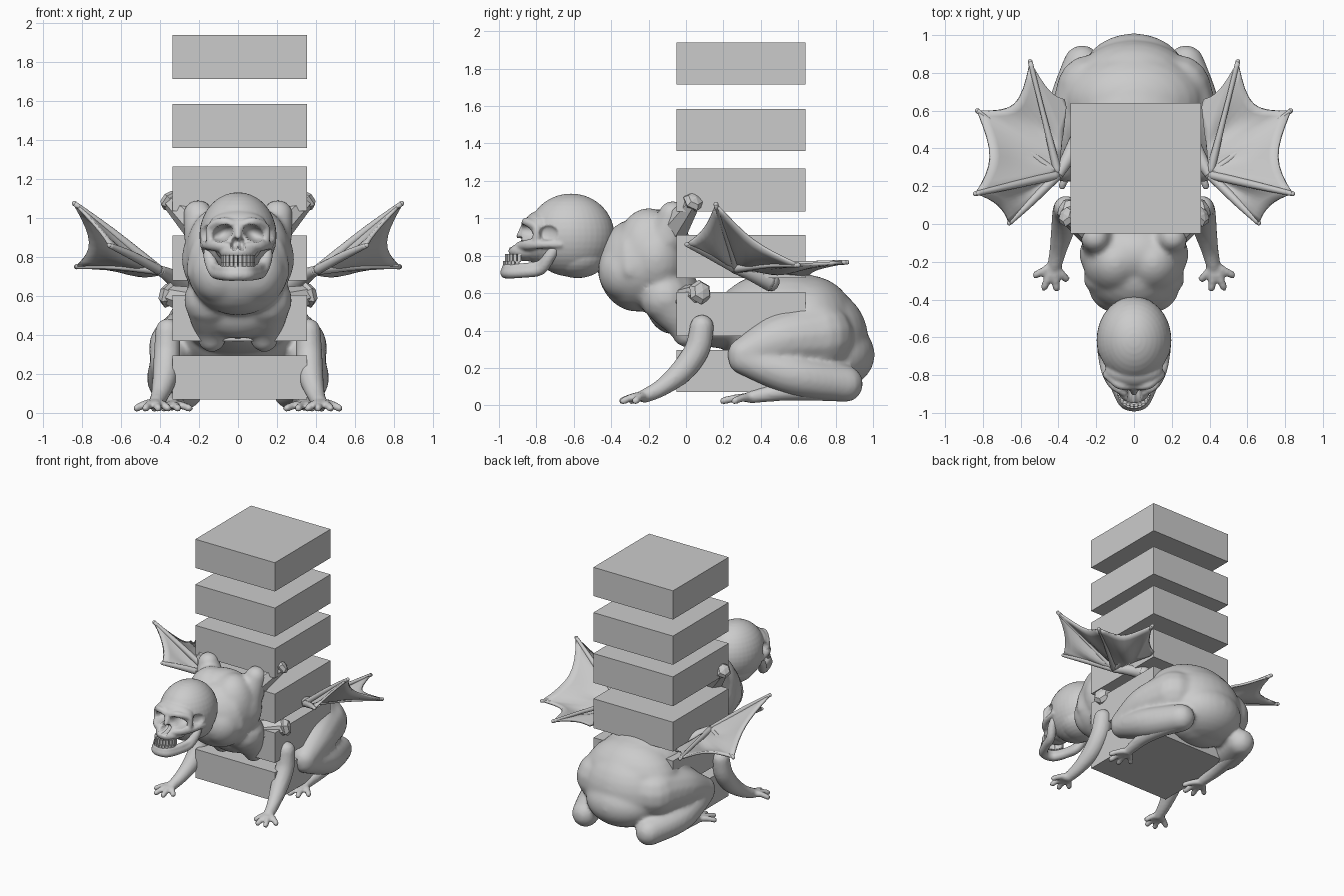
import bpy, bmesh, math
from mathutils import Vector, Matrix

if "Cube" in bpy.data.objects:
    bpy.data.objects.remove(bpy.data.objects["Cube"])


def finish(name, bm, smooth=True):
    me = bpy.data.meshes.new(name)
    bm.to_mesh(me)
    bm.free()
    for p in me.polygons:
        p.use_smooth = smooth
    ob = bpy.data.objects.new(name, me)
    bpy.context.collection.objects.link(ob)
    return ob


def ball(bm, c, r, seg=28, mirror=True):
    """Ellipsoid, mirrored when it is off the centre plane."""
    for s in ((1, -1) if mirror and abs(c[0]) > 0.0005 else (1,)):
        m = Matrix.Translation((s * c[0], c[1], c[2])) @ Matrix.Diagonal((*r, 1))
        bmesh.ops.create_uvsphere(bm, u_segments=seg, v_segments=seg // 2, radius=1, matrix=m)


def chain(bm, pts, steps=6, sides=14):
    """Round-ended limb through (x, y, z, radius) points, with its mirror image."""
    n, path = len(pts), []
    for i in range(n - 1):
        p = [Vector(pts[max(0, min(n - 1, i + k))]) for k in (-1, 0, 1, 2)]
        for j in range(steps + (i == n - 2)):
            t = j / steps
            path.append(0.5 * (2 * p[1] + (p[2] - p[0]) * t + (2 * p[0] - 5 * p[1] + 4 * p[2] - p[3]) * t * t
                               + (3 * p[1] - p[0] - 3 * p[2] + p[3]) * t ** 3))
    for s in ((1, -1) if any(abs(q[0]) > 0.0005 for q in pts) else (1,)):
        c = [Vector((s * q[0], q[1], q[2])) for q in path]
        u, rings = Vector((0.31, 0.52, 0.79)), []
        for i, q in enumerate(c):
            d = (c[min(i + 1, len(c) - 1)] - c[max(i - 1, 0)]).normalized()
            u = (u - d * u.dot(d)).normalized()
            v = d.cross(u)
            rings.append([bm.verts.new(q + path[i][3] * (u * math.cos(a) + v * math.sin(a)))
                          for a in (2 * math.pi * k / sides for k in range(sides))])
        for a, b in zip(rings, rings[1:]):
            for k in range(sides):
                m = (k + 1) % sides
                bm.faces.new((a[k], a[m], b[m], b[k]))
        bm.faces.new(rings[0][::-1])
        bm.faces.new(rings[-1])
        for i in (0, -1):
            ball(bm, c[i], [path[i][3]] * 3, 14, False)


def blob(name, bm, voxel, smooth):
    """Fuse overlapping shapes into one organic skin."""
    ob = finish(name, bm)
    m = ob.modifiers.new('fuse', 'REMESH')
    m.mode, m.voxel_size, m.use_smooth_shade = 'VOXEL', voxel, True
    m = ob.modifiers.new('soften', 'SMOOTH')
    m.factor, m.iterations = 0.5, smooth
    return ob


# stacked slabs
for i, (lo, hi) in enumerate([(0.07, 0.295), (0.37, 0.605), (0.68, 0.91),
                              (1.035, 1.265), (1.36, 1.585), (1.715, 1.94)]):
    bm = bmesh.new()
    bmesh.ops.create_cube(bm, size=1, matrix=Matrix.Translation((0.01, 0.295, (lo + hi) / 2))
                          @ Matrix.Diagonal((0.69, 0.69, hi - lo, 1)))
    finish(f'slab_{i + 1}', bm, False)

# crouching hindquarters
bm = bmesh.new()
ball(bm, (0, 0.52, 0.445), (0.35, 0.38, 0.275))
ball(bm, (0, 0.65, 0.42), (0.375, 0.265, 0.275))
ball(bm, (0, 0.72, 0.35), (0.33, 0.255, 0.28))
ball(bm, (0, 0.78, 0.27), (0.28, 0.23, 0.19))
ball(bm, (0, 0.27, 0.42), (0.26, 0.33, 0.12))
chain(bm, [(0.23, 0.72, 0.37, 0.18), (0.315, 0.5, 0.345, 0.145), (0.365, 0.31, 0.275, 0.09)])
chain(bm, [(0.365, 0.31, 0.25, 0.088), (0.355, 0.58, 0.16, 0.11), (0.275, 0.85, 0.115, 0.1)])
blob('hindquarters', bm, 0.014, 14)

# hind feet with splayed toes
bm = bmesh.new()
chain(bm, [(0.29, 0.84, 0.08, 0.06), (0.34, 0.55, 0.075, 0.05), (0.34, 0.35, 0.045, 0.035)])
for x, y in [(0.25, 0.26), (0.31, 0.2), (0.38, 0.2), (0.43, 0.26)]:
    chain(bm, [(0.34, 0.35, 0.04, 0.026), ((x + 0.34) / 2, (y + 0.35) / 2, 0.04, 0.021), (x, y, 0.024, 0.02)])
blob('hind_feet', bm, 0.011, 3)

# front arms with splayed fingers
bm = bmesh.new()
chain(bm, [(0.36, 0.085, 0.42, 0.065), (0.365, 0.06, 0.30, 0.068), (0.375, -0.02, 0.185, 0.064),
           (0.40, -0.13, 0.095, 0.047), (0.42, -0.22, 0.05, 0.038)])
for x, y in [(0.36, -0.29), (0.41, -0.34), (0.475, -0.335), (0.52, -0.27)]:
    chain(bm, [(0.425, -0.22, 0.045, 0.03), ((x + 0.425) / 2, (y - 0.22) / 2, 0.045, 0.022), (x, y, 0.024, 0.02)])
blob('front_arms', bm, 0.011, 3)

# front torso with lobes above and below
bm = bmesh.new()
ball(bm, (0, -0.26, 0.75), (0.265, 0.215, 0.25))
ball(bm, (0, -0.16, 0.79), (0.29, 0.2, 0.26))
ball(bm, (0.1, -0.2, 0.81), (0.17, 0.18, 0.245))
ball(bm, (0, -0.07, 0.57), (0.25, 0.15, 0.19))
ball(bm, (0.09, -0.33, 0.72), (0.15, 0.14, 0.16))
chain(bm, [(0.14, -0.11, 0.58, 0.14), (0.135, -0.03, 0.46, 0.105), (0.135, 0.0, 0.385, 0.075)])
chain(bm, [(0.17, -0.1, 0.9, 0.11), (0.205, -0.07, 1.015, 0.08)])
for y, z in ((-0.2, 1.0), (-0.31, 0.95)):
    chain(bm, [(0.06, y, z, 0.04), (0.18, y, z - 0.09, 0.05), (0.23, y + 0.01, 0.72, 0.04)])
blob('torso', bm, 0.015, 9)

# stubs with faceted ends
for s, side in ((1, 'right'), (-1, 'left')):
    for label, a, b, r in (('upper', (0.17, -0.08, 0.92), (0.35, 0.04, 1.09), 0.06),
                           ('lower', (0.16, -0.02, 0.55), (0.36, 0.075, 0.605), 0.068)):
        a, b = Vector((s * a[0], *a[1:])), Vector((s * b[0], *b[1:]))
        turn = (b - a).to_track_quat('Z', 'Y').to_matrix().to_4x4()
        bm = bmesh.new()
        bmesh.ops.create_cone(bm, cap_ends=True, segments=7, radius1=0.09, radius2=r * 0.75, depth=(b - a).length,
                              matrix=Matrix.Translation((a + b) / 2) @ turn)
        bmesh.ops.create_uvsphere(bm, u_segments=6, v_segments=4, radius=r,
                                  matrix=Matrix.Translation(b) @ turn @ Matrix.Diagonal((1, 1, 0.6, 1)))
        finish(f'{label}_stub_{side}', bm, False)

# wings: scalloped membrane fanned from a hub, with finger bones
hub, root = Vector((0.40, 0.26, 0.73)), Vector((0.36, 0.62, 0.70))
tips = [Vector(v) for v in ((0.66, 0.005, 0.86), (0.84, 0.16, 1.075), (0.83, 0.60, 0.75),
                            (0.55, 0.86, 0.765), (0.37, 0.66, 0.70))]
depth = (0.09, 0.17, 0.2, 0.1)
bm = bmesh.new()
rows = []
for i in range(4):
    for j in range(8 + (i == 3)):
        t = j / 8
        e = tips[i].lerp(tips[i + 1], t)
        e = e.lerp(hub, depth[i] * 4 * t * (1 - t))
        base = hub.lerp(root, ((i + t) / 4) ** 2)
        row = []
        for k in range(9):
            q = base.lerp(e, k / 8)
            q.z -= 0.03 * math.sin(math.pi * t) ** 2 * math.sin(math.pi * k / 8) * (i < 3)
            row.append(bm.verts.new(q))
        rows.append(row)
for a, b in zip(rows, rows[1:]):
    for k in range(8):
        bm.faces.new((a[k], a[k + 1], b[k + 1], b[k]))
bmesh.ops.recalc_face_normals(bm, faces=bm.faces)
wing = finish('wing_membranes', bm)
m = wing.modifiers.new('thick', 'SOLIDIFY')
m.thickness, m.offset = 0.016, 0
wing.modifiers.new('pair', 'MIRROR').use_mirror_merge = False
bm = bmesh.new()
for tip, r in zip(tips[:4], (0.022, 0.02, 0.012, 0.014)):
    mid = hub.lerp(tip, 0.55) + Vector((0, 0, 0.006))
    chain(bm, [(*hub, 0.024), (*mid, r), (*tip, 0.013)])
chain(bm, [(0.29, 0.45, 0.66, 0.05), (0.36, 0.33, 0.71, 0.035), (*hub, 0.026)])
finish('wing_bones', bm)

# skull: cranium, brow, cheeks, upper jaw
bm = bmesh.new()
ball(bm, (0, -0.615, 0.91), (0.198, 0.232, 0.222), 40)
ball(bm, (0, -0.58, 0.80), (0.16, 0.16, 0.12))
ball(bm, (0, -0.78, 0.95), (0.155, 0.09, 0.09))
ball(bm, (0, -0.80, 0.87), (0.125, 0.085, 0.11))
ball(bm, (0, -0.85, 0.825), (0.095, 0.1, 0.055))
chain(bm, [(0.02, -0.855, 0.965, 0.026), (0.08, -0.85, 0.98, 0.024), (0.14, -0.80, 0.95, 0.022),
           (0.14, -0.80, 0.88, 0.024)])
chain(bm, [(0.05, -0.89, 0.85, 0.025), (0.11, -0.84, 0.86, 0.032), (0.155, -0.77, 0.86, 0.022),
           (0.175, -0.67, 0.86, 0.02)])
chain(bm, [(0, -0.85, 0.97, 0.026), (0, -0.89, 0.905, 0.018)])
skull = blob('skull', bm, 0.008, 3)

# press the eye sockets, nose and temples into the fused skull
me = bpy.data.meshes.new_from_object(skull.evaluated_get(bpy.context.evaluated_depsgraph_get()))
skull.modifiers.clear()
skull.data = me
for v in me.vertices:
    x, y, z = abs(v.co.x), v.co.y, v.co.z
    for cx, cz, rx, rz, floor in ((0.08, 0.922, 0.052, 0.042, -0.77), (0.017, 0.868, 0.02, 0.032, -0.84)):
        d = ((x - cx) / rx) ** 2 + ((z - cz + 0.25 * (x - cx)) / rz) ** 2
        if y < floor and d < 1:
            v.co.y += (floor - y) * math.sqrt(1 - d)
    d = ((y + 0.735) / 0.05) ** 2 + ((z - 0.92) / 0.04) ** 2
    if x > 0.1 and d < 1:
        v.co.x -= math.copysign(0.03, v.co.x) * math.sqrt(1 - d)

# lower jaw
bm = bmesh.new()
for z, r in ((0.712, 0.032), (0.738, 0.024)):
    chain(bm, [(0.001, -0.962, z - 0.003, r), (0.05, -0.945, z - 0.003, r), (0.09, -0.87, z, r * 0.95),
               (0.12, -0.78, z + 0.015, r), (0.145, -0.73, 0.795, 0.032), (0.15, -0.69, 0.86, 0.022)])
blob('jaw', bm, 0.009, 2)

# teeth in two arches
bm = bmesh.new()
for z, h, y0 in ((0.788, 0.044, -0.88), (0.757, 0.03, -0.89)):
    for k in range(12):
        a = math.radians(-82 + 164 * k / 11)
        bmesh.ops.create_cube(bm, size=1, matrix=Matrix.Translation(
            (0.08 * math.sin(a), y0 - 0.08 * math.cos(a), z))
            @ Matrix.Rotation(a, 4, 'Z') @ Matrix.Diagonal((0.018, 0.016, h, 1)))
finish('teeth', bm, False)
